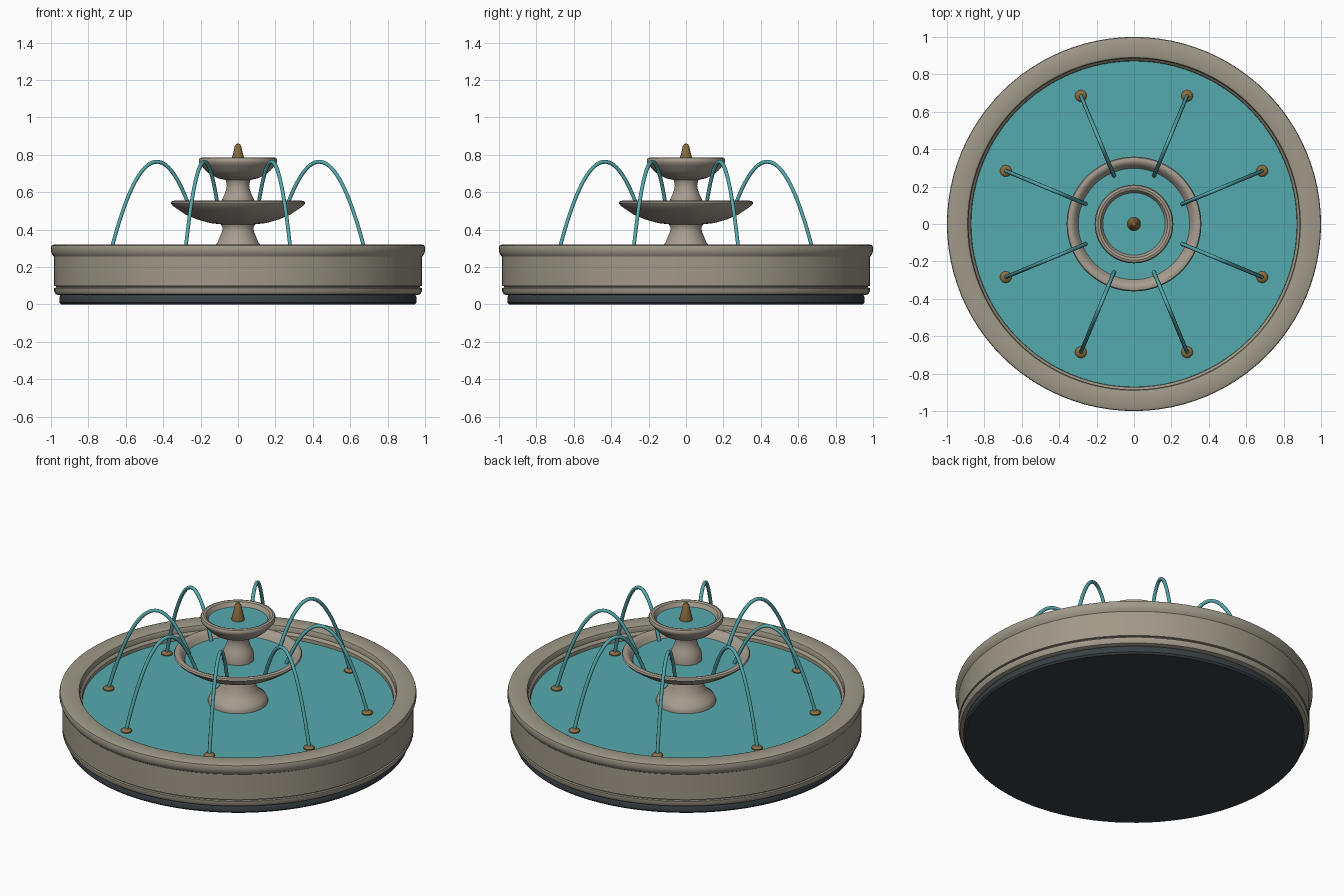
import bpy, bmesh, math
from mathutils import Matrix

cube = bpy.data.objects.get("Cube")
if cube:
    bpy.data.objects.remove(cube, do_unlink=True)


def material(name, rgb):
    mat = bpy.data.materials.new(name)
    mat.use_nodes = True
    mat.diffuse_color = (*rgb, 1)
    mat.node_tree.nodes["Principled BSDF"].inputs["Base Color"].default_value = (*rgb, 1)
    return mat


basin_stone = material("basin stone", (0.35, 0.32, 0.25))
bowl_stone = material("bowl stone", (0.39, 0.34, 0.28))
slate = material("dark slate", (0.04, 0.052, 0.06))
water = material("water", (0.09, 0.40, 0.42))
bronze = material("bronze", (0.25, 0.15, 0.05))


def lathe(name, profile, mat, sides=96):
    """Spin a profile of (radius, height) points about the z axis."""
    bm = bmesh.new()
    verts = [bm.verts.new((r, 0, z)) for r, z in profile]
    edges = [bm.edges.new(pair) for pair in zip(verts, verts[1:])]
    bmesh.ops.spin(bm, geom=verts + edges, cent=(0, 0, 0), axis=(0, 0, 1),
                   angle=math.tau, steps=sides, use_merge=True)
    bmesh.ops.remove_doubles(bm, verts=bm.verts, dist=0.0001)
    bmesh.ops.recalc_face_normals(bm, faces=bm.faces)
    mesh = bpy.data.meshes.new(name)
    bm.to_mesh(mesh)
    bm.free()
    mesh.materials.append(mat)
    obj = bpy.data.objects.new(name, mesh)
    bpy.context.collection.objects.link(obj)
    bpy.ops.object.select_all(action='DESELECT')
    obj.select_set(True)
    bpy.context.view_layer.objects.active = obj
    bpy.ops.object.shade_smooth_by_angle(angle=math.radians(35))
    return obj


# Plinth and basin
lathe("plinth", [(0, 0), (0.945, 0), (0.955, 0.01), (0.955, 0.04),
                 (0.945, 0.055), (0, 0.055)], slate)
lathe("basin", [(0, 0.05), (0.96, 0.05), (0.975, 0.055), (0.983, 0.07), (0.983, 0.088),
                (0.972, 0.09), (0.972, 0.097), (0.984, 0.099), (0.984, 0.255),
                (0.995, 0.27), (1, 0.285), (1, 0.305), (0.997, 0.315), (0.985, 0.32),
                (0.9, 0.32), (0.89, 0.316), (0.885, 0.305), (0.885, 0.285),
                (0.872, 0.27), (0.87, 0.2), (0, 0.2)], basin_stone)
lathe("pool_water", [(0, 0.25), (0.871, 0.25), (0.871, 0.21), (0, 0.21)], water)

# Lower pedestal and bowl
lathe("lower_pedestal", [(0, 0.22), (0.165, 0.22), (0.168, 0.26), (0.158, 0.285),
                         (0.125, 0.31), (0.107, 0.335), (0.098, 0.36), (0.085, 0.39),
                         (0.083, 0.41), (0.092, 0.43), (0.1, 0.45), (0, 0.45)], bowl_stone)
lathe("lower_bowl", [(0, 0.425), (0.08, 0.427), (0.15, 0.435), (0.22, 0.455), (0.28, 0.48),
                     (0.325, 0.51), (0.352, 0.53), (0.36, 0.542), (0.355, 0.551),
                     (0.34, 0.555), (0.325, 0.55), (0.312, 0.535), (0.295, 0.508),
                     (0.24, 0.485), (0.12, 0.465), (0, 0.465)], bowl_stone)
lathe("lower_bowl_water", [(0, 0.512), (0.299, 0.512), (0.24, 0.495), (0, 0.495)], water)

# Upper pedestal and bowl
lathe("upper_pedestal", [(0, 0.46), (0.09, 0.46), (0.091, 0.52), (0.086, 0.56),
                         (0.074, 0.585), (0.064, 0.61), (0.06, 0.635), (0.064, 0.66),
                         (0.075, 0.68), (0, 0.69)], bowl_stone, 64)
lathe("upper_bowl", [(0, 0.663), (0.06, 0.664), (0.105, 0.674), (0.145, 0.692),
                     (0.175, 0.717), (0.195, 0.742), (0.208, 0.757), (0.21, 0.772),
                     (0.205, 0.782), (0.193, 0.786), (0.18, 0.781), (0.172, 0.768),
                     (0.162, 0.745), (0.13, 0.72), (0, 0.7)], bowl_stone)
lathe("upper_bowl_water", [(0, 0.756), (0.167, 0.756), (0.15, 0.74), (0, 0.74)], water)
lathe("finial", [(0, 0.73), (0.034, 0.73), (0.036, 0.76), (0.032, 0.785), (0.024, 0.815),
                 (0.018, 0.845), (0.011, 0.857), (0, 0.861)], bronze, 32)

# Arching jet path, shared by all eight jets
count = 30
start, peak, end, top = 0.742, 0.47, 0.278, 0.763
curve = bpy.data.curves.new("water_jet", 'CURVE')
curve.dimensions = '3D'
curve.bevel_depth = 0.0105
curve.bevel_resolution = 2
curve.use_fill_caps = True
curve.materials.append(water)
spline = curve.splines.new('POLY')
spline.points.add(count)
for i, point in enumerate(spline.points):
    r = start + (end - start) * i / count
    point.co = (r, 0, top - 6.8 * (r - peak) ** 2, 1)

# Nozzle ring and jets
nozzle_profile = [(0, 0.24), (0.031, 0.24), (0.031, 0.256), (0.026, 0.263),
                  (0.016, 0.268), (0, 0.268)]
for i in range(8):
    turn = Matrix.Rotation(math.tau * (i + 0.5) / 8, 4, 'Z')
    nozzle = lathe(f"nozzle_{i + 1}", nozzle_profile, bronze, 20)
    nozzle.matrix_world = turn @ Matrix.Translation((start, 0, 0))
    jet = bpy.data.objects.new(f"water_jet_{i + 1}", curve)
    bpy.context.collection.objects.link(jet)
    jet.matrix_world = turn
